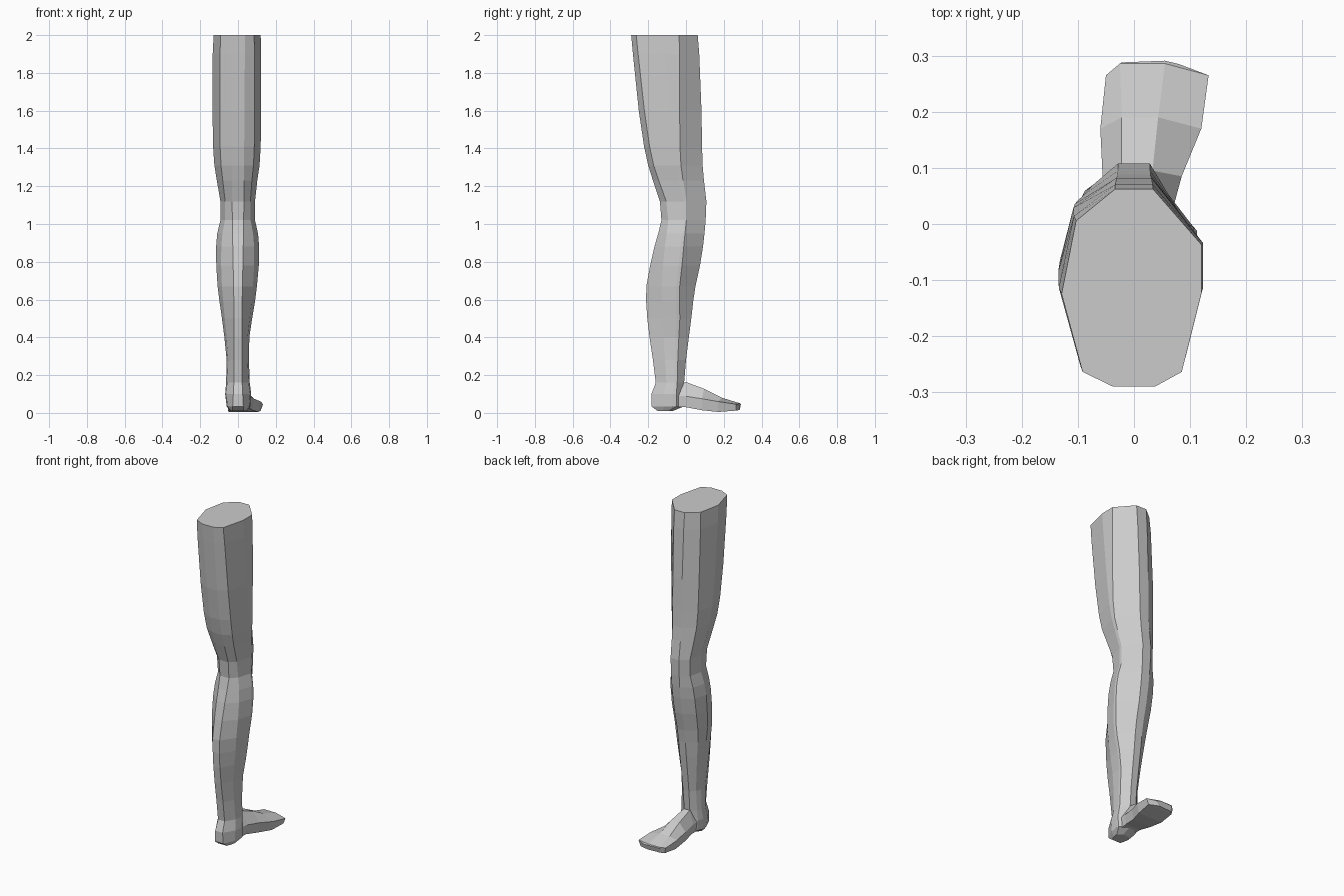
import bpy, bmesh

grey = bpy.data.materials.new("plain grey")
grey.diffuse_color = (0.6, 0.6, 0.6, 1)


def lerp_steps(v, steps):
    """Piecewise linear lookup through ascending (input, output) pairs."""
    if v <= steps[0][0]:
        return steps[0][1]
    for (a, p), (b, q) in zip(steps, steps[1:]):
        if v <= b:
            return p + (q - p) * (v - a) / (b - a)
    return steps[-1][1]


def loft(name, rings):
    """Skin a list of equal rings and cap both ends."""
    bm = bmesh.new()
    rows = [[bm.verts.new(p) for p in ring] for ring in rings]
    n = len(rows[0])
    for lo, hi in zip(rows, rows[1:]):
        for i in range(n):
            j = (i + 1) % n
            bm.faces.new((lo[i], lo[j], hi[j], hi[i]))
    bm.faces.new(rows[0][::-1])
    bm.faces.new(rows[-1])
    bmesh.ops.recalc_face_normals(bm, faces=bm.faces)
    mesh = bpy.data.meshes.new(name)
    bm.to_mesh(mesh)
    bm.free()
    mesh.materials.append(grey)
    obj = bpy.data.objects.new(name, mesh)
    bpy.context.collection.objects.link(obj)
    return obj


def leg_ring(z, left, right, back, front):
    """Ten-sided cross-section, slightly uneven from side to side."""
    depth = front - back
    corner = lerp_steps(z, [(0.1, 0.38), (0.6, 0.34), (1.0, 0.16), (1.3, 0.1), (2, 0.075)])
    mid = lerp_steps(z, [(0.1, 0.66), (0.5, 0.66), (1.0, 0.5), (1.3, 0.52), (2, 0.47)])
    shin = lerp_steps(z, [(0.1, 0.76), (0.5, 0.74), (1.0, 0.56), (1.3, 0.6), (2, 0.72)])
    fw = lerp_steps(z, [(0.0, 0.017), (0.5, 0.022), (1.1, 0.028), (2, 0.034)])
    bw = lerp_steps(z, [(0.0, 0.03), (0.15, 0.022), (0.6, 0.022), (1.0, 0.03), (2, 0.037)])
    cw = lerp_steps(z, [(0.1, 0.92), (0.6, 0.8), (1.2, 0.72), (2, 0.71)])
    outline = [(-fw, 1), (fw, 1), (right, shin), (right, mid), (right * cw, corner),
               (bw, 0), (-bw, 0), (left * cw, corner), (left, mid), (left * 0.8, 0.84)]
    return [(x, back + depth * t, z) for x, t in outline]


# Leg from heel to thigh: height, left, right, back, front
leg_levels = [
    (0.01, -0.04, 0.045, -0.15, -0.07),
    (0.035, -0.06, 0.065, -0.183, -0.01),
    (0.10, -0.068, 0.07, -0.183, -0.01),
    (0.16, -0.063, 0.062, -0.16, -0.01),
    (0.28, -0.06, 0.058, -0.175, 0.0),
    (0.40, -0.072, 0.06, -0.193, 0.015),
    (0.50, -0.085, 0.075, -0.205, 0.028),
    (0.59, -0.098, 0.09, -0.211, 0.038),
    (0.67, -0.108, 0.10, -0.21, 0.05),
    (0.78, -0.115, 0.11, -0.19, 0.074),
    (0.88, -0.116, 0.112, -0.167, 0.09),
    (0.95, -0.11, 0.106, -0.147, 0.098),
    (1.02, -0.093, 0.09, -0.13, 0.104),
    (1.12, -0.093, 0.09, -0.138, 0.108),
    (1.23, -0.112, 0.102, -0.175, 0.095),
    (1.31, -0.125, 0.114, -0.20, 0.088),
    (1.41, -0.132, 0.12, -0.222, 0.085),
    (1.60, -0.135, 0.123, -0.25, 0.082),
    (1.90, -0.134, 0.123, -0.281, 0.07),
    (2.00, -0.129, 0.12, -0.29, 0.062),
]
loft("leg", [leg_ring(*level) for level in leg_levels])


def foot_ring(y, left, right, sole, side, ridge, ridge_l, ridge_r, lead):
    """Six-sided slice: inset sole, side edges and a raised instep."""
    return [(left * 0.85, y, sole), (right * 0.9, y, sole), (right, y, side),
            (ridge_r, y + lead, ridge), (ridge_l, y + lead, ridge), (left, y, side)]


# Foot from ankle to toes, splayed outward
foot_slices = [
    (-0.07, -0.05, 0.05, 0.03, 0.09, 0.15, -0.02, 0.02, 0),
    (0.0, -0.05, 0.062, 0.03, 0.088, 0.163, -0.022, 0.018, 0),
    (0.085, -0.056, 0.085, 0.014, 0.075, 0.128, -0.022, 0.033, 0.01),
    (0.17, -0.06, 0.12, 0.005, 0.06, 0.08, -0.022, 0.043, 0.02),
    (0.265, -0.05, 0.133, 0.012, 0.046, 0.051, -0.025, 0.055, 0.021),
]
rings = [foot_ring(*s) for s in foot_slices]
# Blunt toe tip
rings.append([(-0.02, 0.28, 0.016), (0.06, 0.284, 0.016), (0.08, 0.285, 0.04),
              (0.055, 0.291, 0.046), (-0.022, 0.288, 0.046), (-0.026, 0.283, 0.04)])
foot = loft("foot", rings)

# Drop both parts so the sole rests on the ground
foot.data.update()
